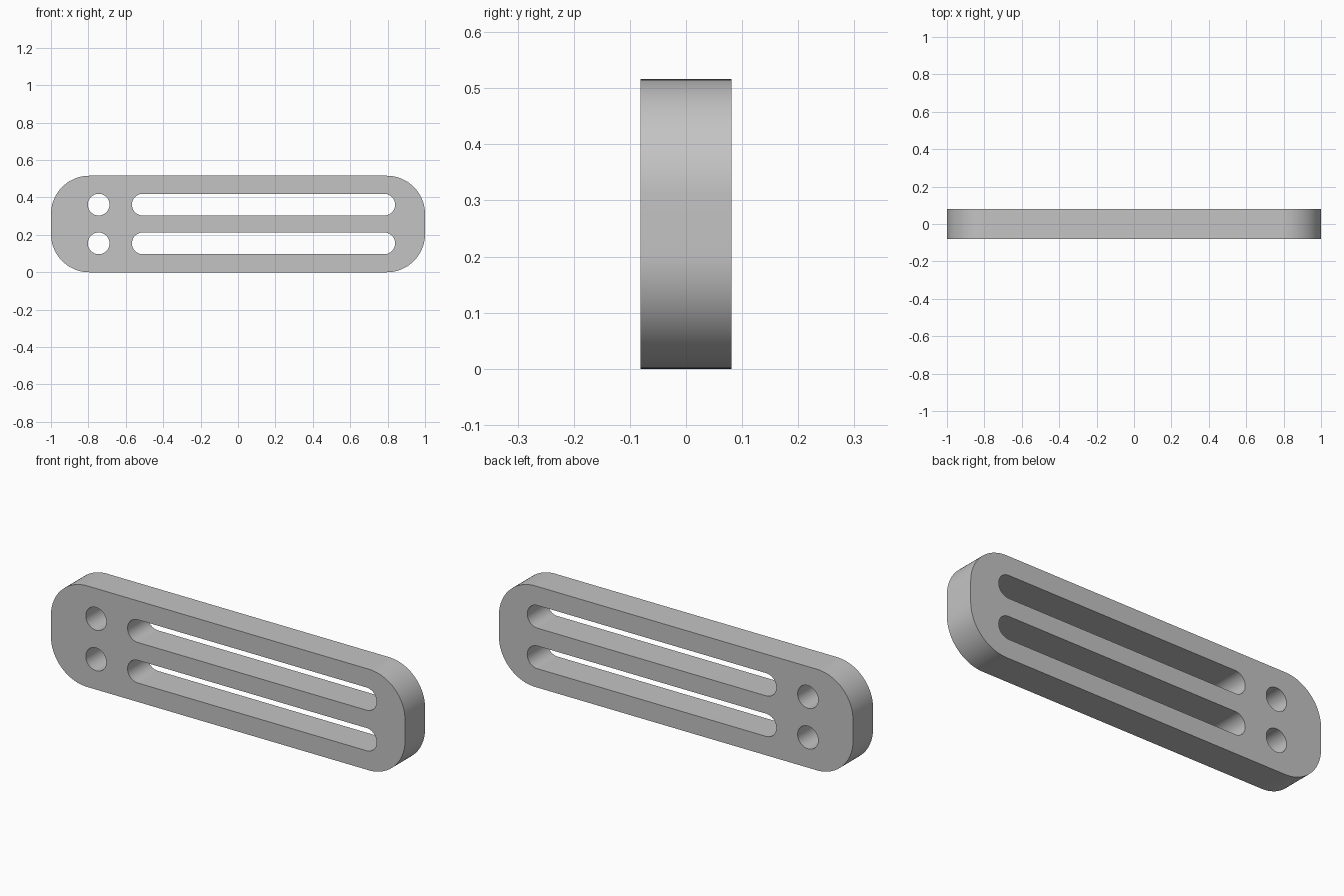
import bpy
import bmesh
from math import sin, cos, pi

cube = bpy.data.objects.get("Cube")
if cube:
    bpy.data.objects.remove(cube, do_unlink=True)

HEIGHT, THICK = 0.516, 0.162
MID = HEIGHT / 2
ROW = 0.1035          # distance of each hole row from the centre line
HOLE_R = 0.058


def rounded_loop(bm, x0, x1, z0, z1, r, steps=16):
    """Closed edge loop of a rounded rectangle in the XZ plane."""
    corners = [(x1 - r, z1 - r), (x0 + r, z1 - r), (x0 + r, z0 + r), (x1 - r, z0 + r)]
    pts = []
    for q, (cx, cz) in enumerate(corners):
        for i in range(steps + 1):
            a = (q + i / steps) * pi / 2
            p = (cx + r * cos(a), 0, cz + r * sin(a))
            if not pts or max(abs(u - v) for u, v in zip(p, pts[-1])) > 1e-5:
                pts.append(p)
    if max(abs(u - v) for u, v in zip(pts[0], pts[-1])) < 1e-5:
        pts.pop()
    verts = [bm.verts.new(p) for p in pts]
    return [bm.edges.new((v, verts[i - 1])) for i, v in enumerate(verts)]


# Plate outline with two round holes and two long slots
bm = bmesh.new()
edges = rounded_loop(bm, -1, 1, 0, HEIGHT, 0.205, 24)
for z in (MID - ROW, MID + ROW):
    low, high = z - HOLE_R, z + HOLE_R
    edges += rounded_loop(bm, -0.745 - HOLE_R, -0.745 + HOLE_R, low, high, HOLE_R)
    edges += rounded_loop(bm, -0.567, 0.84, low, high, HOLE_R)
bmesh.ops.triangle_fill(bm, use_beauty=True, use_dissolve=False, edges=edges)
bmesh.ops.recalc_face_normals(bm, faces=bm.faces)
mesh = bpy.data.meshes.new("slotted_plate")
bm.to_mesh(mesh)
bm.free()

plate = bpy.data.objects.new("slotted_plate", mesh)
bpy.context.collection.objects.link(plate)

# Thickness, centred on y = 0
solid = plate.modifiers.new("thickness", 'SOLIDIFY')
solid.thickness = THICK
solid.offset = 0

# Single grey material
grey = bpy.data.materials.new("plain_grey")
grey.use_nodes = True
colour = (0.55, 0.55, 0.55, 1)
grey.diffuse_color = colour
grey.node_tree.nodes["Principled BSDF"].inputs["Base Color"].default_value = colour
mesh.materials.append(grey)

# Apply the thickness, then smooth the curved walls
bpy.ops.object.select_all(action='DESELECT')
plate.select_set(True)
bpy.context.view_layer.objects.active = plate
bpy.ops.object.convert(target='MESH')
bm = bmesh.new()
bm.from_mesh(plate.data)
bmesh.ops.recalc_face_normals(bm, faces=bm.faces)
bm.to_mesh(plate.data)
bm.free()
bpy.ops.object.shade_smooth_by_angle(angle=pi / 6)
